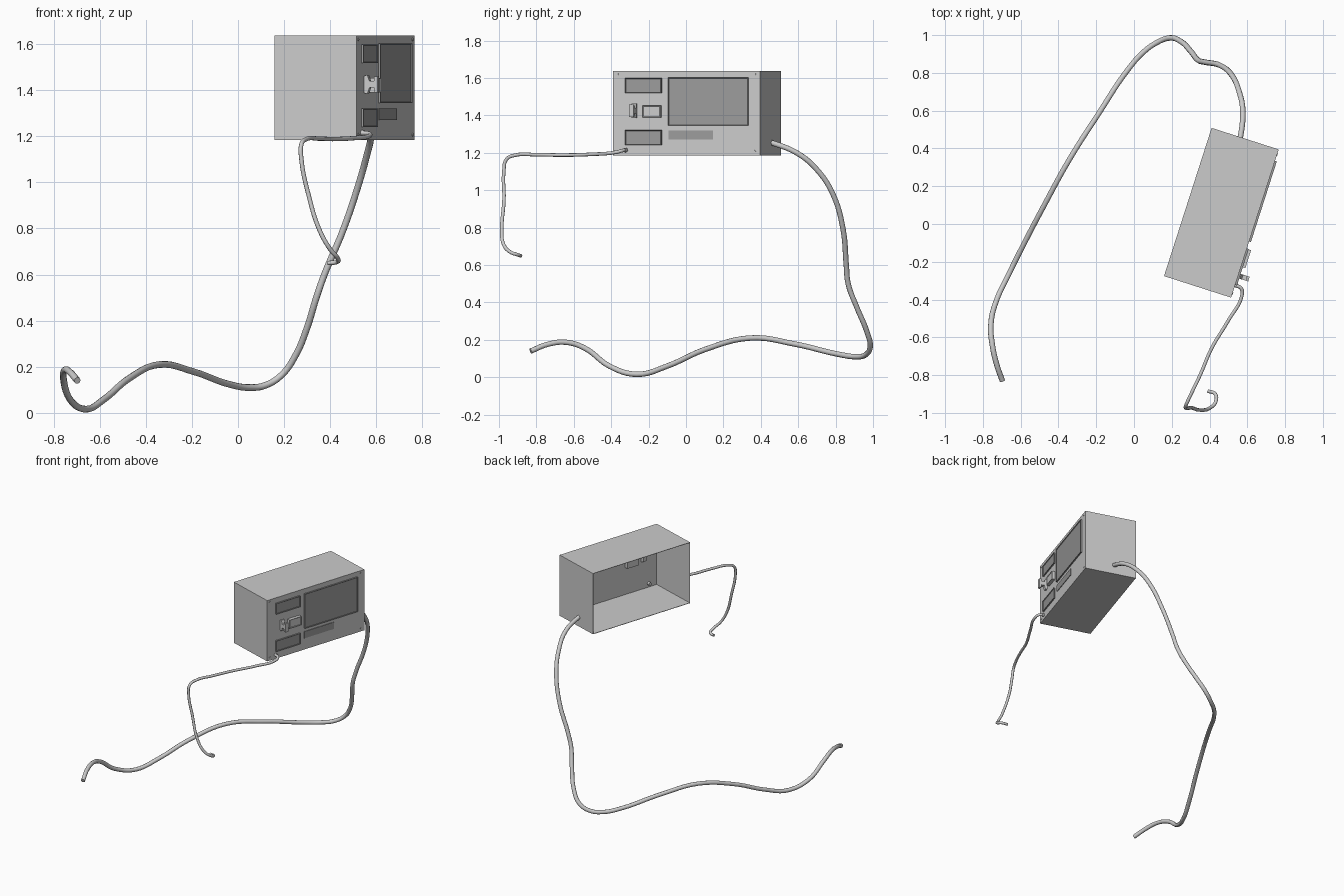
import bpy, bmesh, math
from mathutils import Matrix, Vector

if "Cube" in bpy.data.objects:
    bpy.data.objects.remove(bpy.data.objects["Cube"])

# Cabinet frame: local x points out of the control panel, y along it, z is world height
FRAME = Matrix.Translation((0.64, 0.0025, 0)) @ Matrix.Rotation(math.radians(-17.8), 4, 'Z')
HALF, DEPTH, Z0, Z1 = 0.412, 0.373, 1.185, 1.638
COS = math.cos(math.radians(17.8))

dark = bpy.data.materials.new("dark_grey")
dark.diffuse_color = (0.33, 0.33, 0.33, 1)
dark.use_nodes = True
dark.node_tree.nodes["Principled BSDF"].inputs["Base Color"].default_value = dark.diffuse_color


def finish(name, bm, mat=None):
    bmesh.ops.recalc_face_normals(bm, faces=bm.faces[:])
    me = bpy.data.meshes.new(name)
    bm.to_mesh(me)
    bm.free()
    ob = bpy.data.objects.new(name, me)
    ob.matrix_world = FRAME
    bpy.context.collection.objects.link(ob)
    if mat:
        me.materials.append(mat)
    return ob


def cube_bm(lo, hi):
    bm = bmesh.new()
    bmesh.ops.create_cube(bm, size=1)
    lo, hi = Vector(lo), Vector(hi)
    for v in bm.verts:
        v.co = Vector(((lo[i] + hi[i]) / 2 + v.co[i] * (hi[i] - lo[i]) for i in range(3)))
    return bm


def panel_box(name, y0, y1, z0, z1, out, inside=0.0, mat=None, border=0.0):
    """Raised block; y limits are as read in the right-hand view."""
    bm = cube_bm((-inside, y0 / COS, z0), (out, y1 / COS, z1))
    if border:
        bm.normal_update()
        top = max(bm.faces, key=lambda f: f.calc_center_median().x)
        bmesh.ops.inset_individual(bm, faces=[top], thickness=border, depth=-0.004)
    return finish(name, bm, mat)


def rod(name, y, z, r, x0, x1, sides=12):
    bm = bmesh.new()
    m = Matrix.Translation(((x0 + x1) / 2, y / COS, z)) @ Matrix.Rotation(math.pi / 2, 4, 'Y')
    bmesh.ops.create_cone(bm, cap_ends=True, segments=sides, radius1=r, radius2=r,
                          depth=x1 - x0, matrix=m)
    ob = finish(name, bm)
    for p in ob.data.polygons:
        p.use_smooth = len(p.vertices) == 4
    return ob


def cable(name, pts, radius):
    cu = bpy.data.curves.new(name, 'CURVE')
    cu.dimensions = '3D'
    cu.bevel_depth = radius
    cu.bevel_resolution = 3
    cu.resolution_u = 6
    cu.use_fill_caps = True
    sp = cu.splines.new('BEZIER')
    sp.bezier_points.add(len(pts) - 1)
    for bp, p in zip(sp.bezier_points, pts):
        bp.co = p
        bp.handle_left_type = bp.handle_right_type = 'AUTO'
    sp.use_smooth = True
    ob = bpy.data.objects.new(name, cu)
    bpy.context.collection.objects.link(ob)


# Thin-walled cabinet, open at the back
bm = cube_bm((-DEPTH, -HALF, Z0), (0, HALF, Z1))
bm.normal_update()
back = min(bm.faces, key=lambda f: f.calc_center_median().x)
bmesh.ops.delete(bm, geom=[back], context='FACES_ONLY')
case = finish("cabinet", bm)
wall = case.modifiers.new("wall", 'SOLIDIFY')
wall.thickness = 0.004
wall.offset = -1

# Display, meters and vent strip
panel_box("display_screen", -0.095, 0.332, 1.345, 1.602, 0.010, mat=dark, border=0.006)
for label, z in (("upper", 1.519), ("lower", 1.241)):
    panel_box(label + "_meter", -0.325, -0.132, z, z + 0.08, 0.010, mat=dark, border=0.006)
panel_box("label_strip", -0.095, 0.143, 1.27, 1.32, 0.004, mat=dark)

# Rocker switch reaching through the panel
panel_box("switch", -0.228, -0.134, 1.39, 1.453, 0.024, inside=0.03, border=0.006)

# Flared toggle beside the switch: waisted profile extruded along the panel
prof = [(-0.03, 0.022), (0.008, 0.04), (0.014, 0.04), (0.024, 0.014), (0.045, 0.014), (0.045, 0.034),
        (0.06, 0.034)]
prof += [(x, -z) for x, z in reversed(prof)]
bm = bmesh.new()
f = bm.faces.new([bm.verts.new((x, -0.303, 1.425 + z)) for x, z in prof])
ext = bmesh.ops.extrude_face_region(bm, geom=[f])
bmesh.ops.translate(bm, vec=(0, 0.026, 0),
                    verts=[g for g in ext["geom"] if isinstance(g, bmesh.types.BMVert)])
finish("toggle", bm)

# Corner screws and the socket of the thin cable
for i, (y, z) in enumerate(((-0.37, 1.62), (0.365, 1.62), (0.365, 1.207), (-0.37, 1.207))):
    rod(f"screw_{i + 1}", y, z, 0.007, -0.002, 0.003)
rod("cable_socket", -0.325, 1.215, 0.012, -0.02, 0.012)

# Thick supply cable out of the side wall
cable("supply_cable", [
    (0.55, 0.41, 1.265), (0.565, 0.47, 1.25), (0.576, 0.6, 1.195), (0.557, 0.7, 1.11),
    (0.52, 0.785, 0.98), (0.455, 0.84, 0.79), (0.375, 0.857, 0.6), (0.34, 0.867, 0.5),
    (0.30, 0.915, 0.37), (0.25, 0.965, 0.25), (0.19, 0.985, 0.165), (0.12, 0.96, 0.12),
    (0.05, 0.91, 0.11), (-0.03, 0.82, 0.122), (-0.19, 0.58, 0.178), (-0.34, 0.345, 0.21),
    (-0.475, 0.1, 0.148), (-0.58, -0.1, 0.06), (-0.66, -0.26, 0.016), (-0.73, -0.41, 0.06),
    (-0.758, -0.54, 0.155), (-0.75, -0.64, 0.187), (-0.728, -0.74, 0.176), (-0.697, -0.83, 0.14)],
    0.0145)

# Thin cable from the panel socket
cable("thin_cable", [
    (0.535, -0.325, 1.215), (0.567, -0.34, 1.212), (0.572, -0.375, 1.203), (0.5, -0.51, 1.192),
    (0.41, -0.66, 1.188), (0.35, -0.8, 1.19), (0.295, -0.915, 1.187), (0.275, -0.96, 1.165),
    (0.275, -0.974, 1.1), (0.305, -0.973, 0.95), (0.355, -0.985, 0.79), (0.40, -0.975, 0.71),
    (0.433, -0.94, 0.67), (0.43, -0.9, 0.655), (0.39, -0.884, 0.65)], 0.0095)
